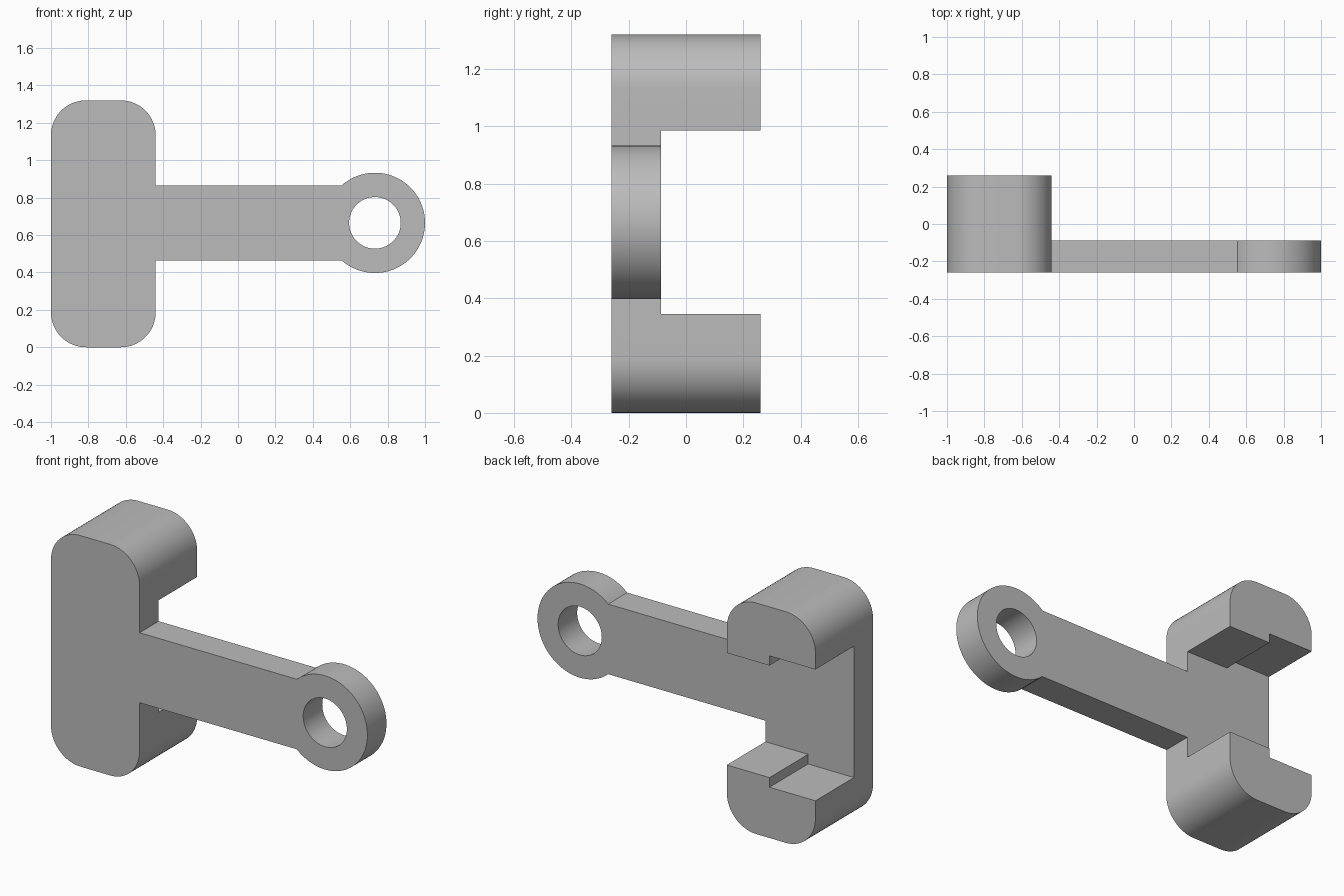
import bpy, bmesh
from math import pi, asin, sin, cos, radians

cube = bpy.data.objects.get("Cube")
if cube:
    bpy.data.objects.remove(cube, do_unlink=True)

FRONT, WEB, BACK = -0.26, -0.088, 0.26   # depth planes
MID = 0.665                              # height of the arm axis
RING_X, RING_R, HOLE_R = 0.732, 0.268, 0.138
ARM_HALF = 0.2

grey = bpy.data.materials.new("Plain grey")
grey.use_nodes = True
grey.diffuse_color = (0.5, 0.5, 0.5, 1)
grey.node_tree.nodes["Principled BSDF"].inputs["Base Color"].default_value = (0.5, 0.5, 0.5, 1)


def arc(cx, cz, r, start, end, steps):
    angles = [start + (end - start) * i / steps for i in range(steps + 1)]
    return [(cx + r * cos(a), cz + r * sin(a)) for a in angles]


def prism(name, outline, y0, y1):
    """Extrude an x-z outline from y0 to y1."""
    bm = bmesh.new()
    face = bm.faces.new([bm.verts.new((x, y0, z)) for x, z in outline])
    grown = bmesh.ops.extrude_face_region(bm, geom=[face])["geom"]
    moved = [v for v in grown if isinstance(v, bmesh.types.BMVert)]
    bmesh.ops.translate(bm, verts=moved, vec=(0, y1 - y0, 0))
    bmesh.ops.recalc_face_normals(bm, faces=bm.faces)
    mesh = bpy.data.meshes.new(name)
    bm.to_mesh(mesh)
    bm.free()
    mesh.materials.append(grey)
    obj = bpy.data.objects.new(name, mesh)
    bpy.context.collection.objects.link(obj)
    return obj


def combine(target, tool, operation):
    """Apply a boolean and discard the tool."""
    mod = target.modifiers.new(operation.title(), 'BOOLEAN')
    mod.operation, mod.solver, mod.object = operation, 'EXACT', tool
    bpy.context.view_layer.objects.active = target
    bpy.ops.object.modifier_apply(modifier=mod.name)
    bpy.data.objects.remove(tool, do_unlink=True)


# Rounded clamp block
left, right, top, r = -1.0, -0.44, 1.32, 0.187
corners = [(right - r, top - r), (left + r, top - r), (left + r, r), (right - r, r)]
outline = []
for i, (cx, cz) in enumerate(corners):
    outline += arc(cx, cz, r, i * pi / 2, (i + 1) * pi / 2, 16)
body = prism("clamp_handle", outline, FRONT, BACK)

# Stepped channel through the back of the block
step, wide, narrow = -0.71, 0.375, 0.32
channel = [(-1.2, MID - wide), (step, MID - wide), (step, MID - narrow), (-0.2, MID - narrow),
           (-0.2, MID + narrow), (step, MID + narrow), (step, MID + wide), (-1.2, MID + wide)]
combine(body, prism("channel_cutter", channel, WEB, 0.5), 'DIFFERENCE')

# Arm ending in a ring
join = pi - asin(ARM_HALF / RING_R)
arm = [(-0.6, MID + ARM_HALF), (-0.6, MID - ARM_HALF)]
arm += arc(RING_X, MID, RING_R, -join, join, 64)
combine(body, prism("arm", arm, FRONT, WEB), 'UNION')

# Round eye through the ring
eye = arc(RING_X, MID, HOLE_R, 0, 2 * pi, 64)[:-1]
combine(body, prism("eye_cutter", eye, -0.5, 0.5), 'DIFFERENCE')

# Smooth curves, crisp edges
bpy.ops.object.select_all(action='DESELECT')
body.select_set(True)
bpy.context.view_layer.objects.active = body
bpy.ops.object.shade_smooth_by_angle(angle=radians(30))
